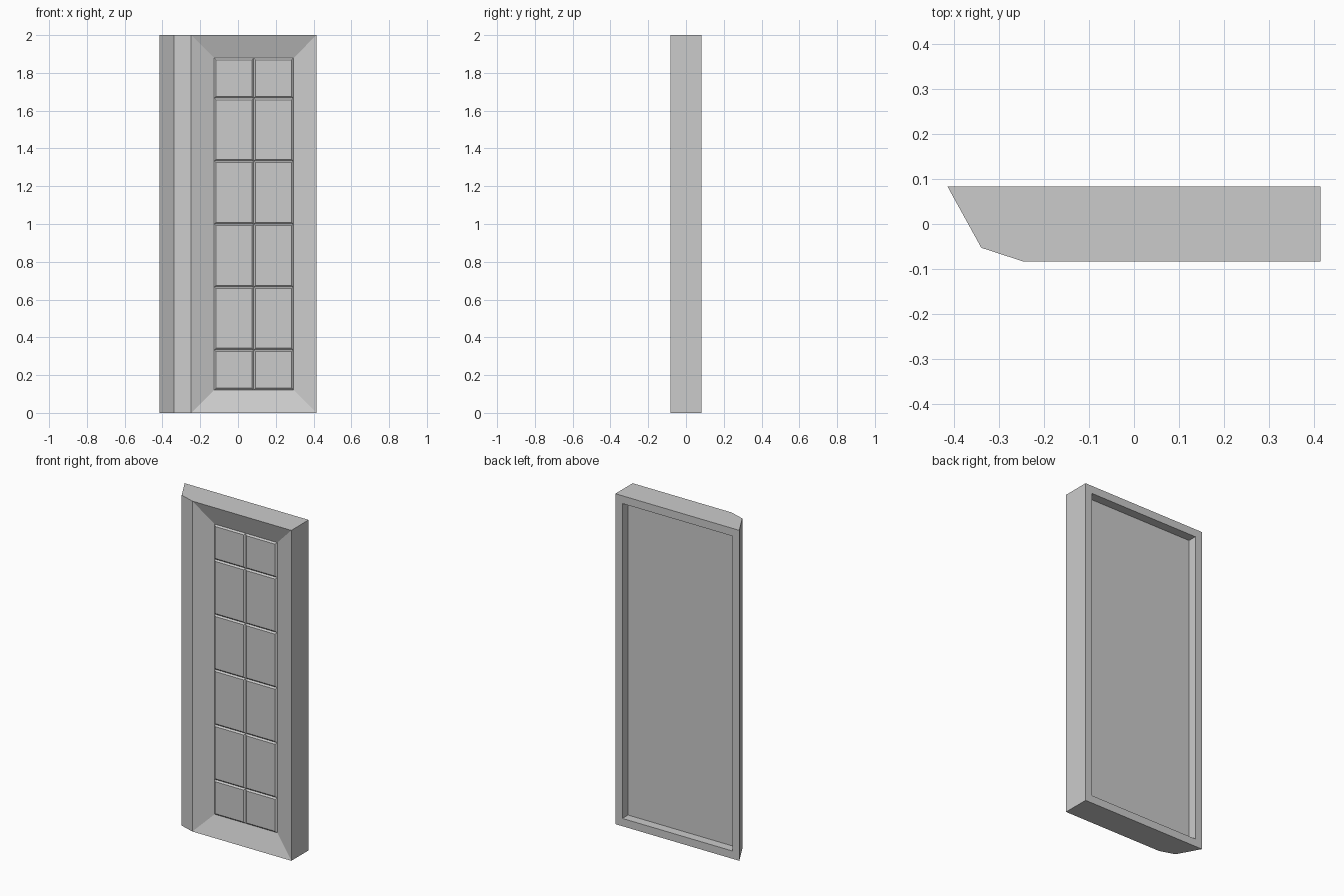
import bpy, bmesh
from mathutils import Vector

if "Cube" in bpy.data.objects:
    bpy.data.objects.remove(bpy.data.objects["Cube"])

FRONT, BACK = -0.083, 0.083
PANEL_Y = -0.043
bm = bmesh.new()

# Solid slab: faceted plan profile extruded upwards
plan = [(-0.415, BACK), (-0.34, -0.053), (-0.248, FRONT), (0.415, FRONT), (0.415, BACK)]
base = bm.faces.new([bm.verts.new((x, y, 0)) for x, y in plan])
ext = bmesh.ops.extrude_face_region(bm, geom=[base])
bmesh.ops.translate(bm, vec=(0, 0, 2),
                    verts=[g for g in ext["geom"] if isinstance(g, bmesh.types.BMVert)])
bmesh.ops.recalc_face_normals(bm, faces=bm.faces[:])


def flat_face(y):
    """Face lying entirely in the plane at this y."""
    return next(f for f in bm.faces if all(abs(v.co.y - y) < 1e-4 for v in f.verts))


# Sloping front surround
front = flat_face(FRONT)
bmesh.ops.inset_region(bm, faces=[front], thickness=0.122, use_even_offset=True)
for v in front.verts:
    v.co.y = PANEL_Y


def panel_faces():
    return [f for f in bm.faces if all(abs(v.co.y - PANEL_Y) < 1e-4 for v in f.verts)]


# Split the sunk panel into two columns and six rows
cuts = [(Vector((0.083, 0, 0)), Vector((1, 0, 0)))]
cuts += [(Vector((0, 0, k / 3)), Vector((0, 0, 1))) for k in range(1, 6)]
for co, no in cuts:
    faces = panel_faces()
    edges = {e for f in faces for e in f.edges}
    verts = {v for f in faces for v in f.verts}
    bmesh.ops.bisect_plane(bm, geom=faces + list(edges) + list(verts),
                           plane_co=co, plane_no=no)

# Small raised bevelled tiles with grooves between
bmesh.ops.inset_individual(bm, faces=panel_faces(), thickness=0.009, depth=0.008,
                           use_even_offset=True)

# Shallow recess in the back
back = flat_face(BACK)
bmesh.ops.inset_region(bm, faces=[back], thickness=0.047, use_even_offset=True)
ext = bmesh.ops.extrude_discrete_faces(bm, faces=[back])
for v in ext["faces"][0].verts:
    v.co.y = BACK - 0.054

bmesh.ops.recalc_face_normals(bm, faces=bm.faces[:])
mesh = bpy.data.meshes.new("panelled_door")
bm.to_mesh(mesh)
bm.free()
bpy.context.collection.objects.link(bpy.data.objects.new("panelled_door", mesh))
